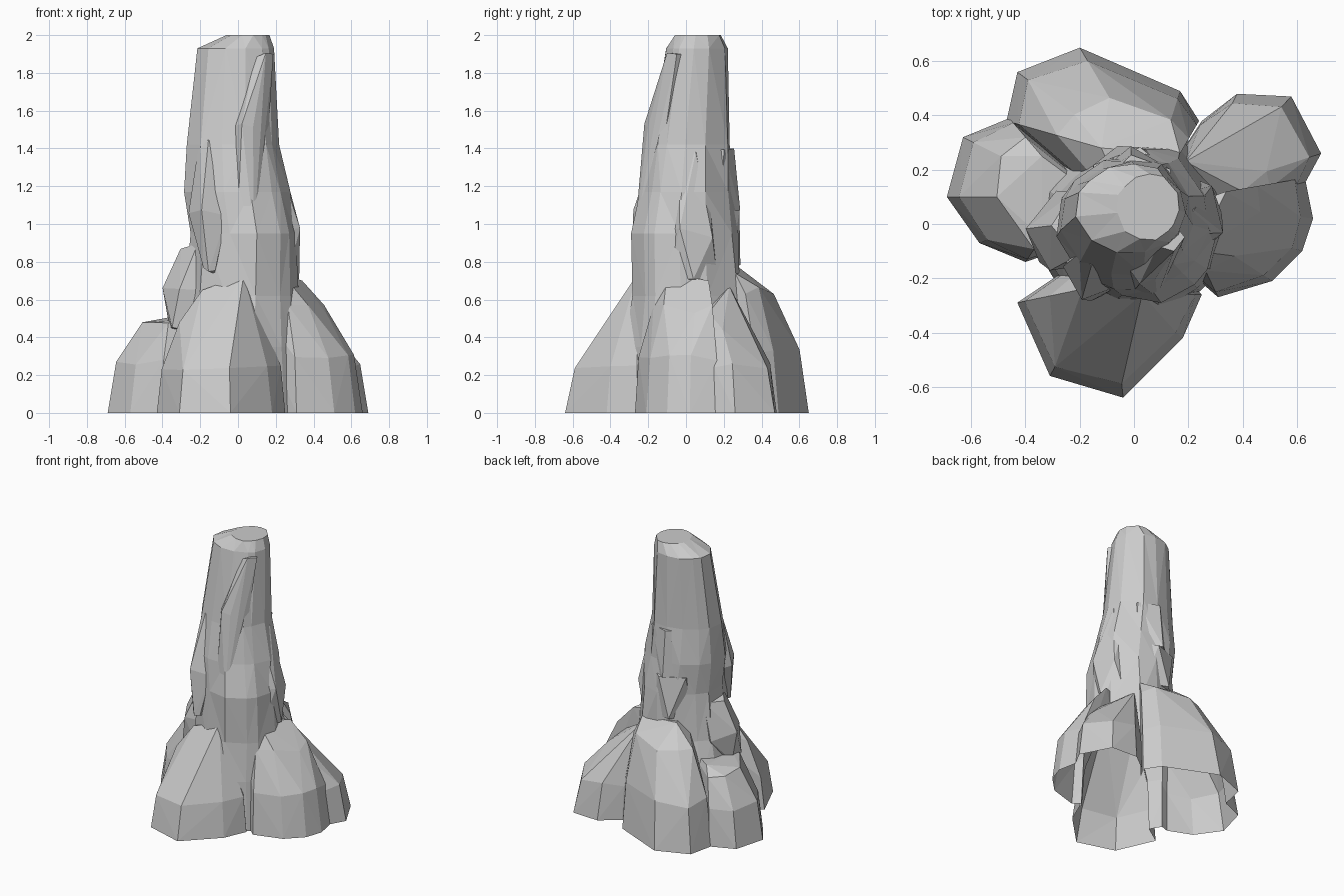
import bpy
import bmesh
import math
import random
from mathutils import Vector

random.seed(4)
default_cube = bpy.data.objects.get("Cube")
if default_cube:
    bpy.data.objects.remove(default_cube, do_unlink=True)

# One plain stone colour
stone = bpy.data.materials.new("grey_stone")
stone.use_nodes = True
stone_colour = (0.6, 0.6, 0.6, 1)
stone.diffuse_color = stone_colour
stone.node_tree.nodes["Principled BSDF"].inputs["Base Color"].default_value = stone_colour


def make_object(name, bm):
    bmesh.ops.recalc_face_normals(bm, faces=bm.faces[:])
    mesh = bpy.data.meshes.new(name)
    bm.to_mesh(mesh)
    bm.free()
    mesh.materials.append(stone)
    part = bpy.data.objects.new(name, mesh)
    bpy.context.scene.collection.objects.link(part)
    return part


def faceted_rock(name, points):
    """Convex rock wrapped around a handful of points."""
    bm = bmesh.new()
    for point in points:
        bm.verts.new(point)
    result = bmesh.ops.convex_hull(bm, input=bm.verts[:])
    loose = [v for v in result["geom_interior"] if isinstance(v, bmesh.types.BMVert)]
    bmesh.ops.delete(bm, geom=loose, context="VERTS")
    return make_object(name, bm)


def lobe(name, outline, crest_start, crest_end, wall, brow):
    """Foot rock: steep wall above its outline, sloping over a brow to a crest line."""
    start, end = Vector(crest_start), Vector(crest_end)
    points = [start, end, Vector((0, 0, min(start.z, end.z))), Vector((0, 0, -0.1))]
    for i, (x, y) in enumerate(outline):
        ground = Vector((x, y, 0))
        crest = start.lerp(end, i / (len(outline) - 1))
        inward = Vector((crest.x, crest.y, 0)) - ground
        points += [ground, ground - Vector((0, 0, 0.1))]
        for share, height in ((0.12, wall), (0.55, brow)):
            step = ground + inward * share * random.uniform(0.85, 1.1)
            step.z = height * random.uniform(0.94, 1.06)
            points.append(step)
    return faceted_rock(name, points)


def crag(name, *stations):
    """Ridge or ledge: uneven five-sided rings around each centre and radius."""
    points = []
    for x, y, z, radius in stations:
        turn = random.random()
        for i in range(5):
            angle = turn + math.tau * i / 5
            reach = radius * random.uniform(0.95, 1.15)
            points.append(Vector((x + reach * math.cos(angle), y + reach * math.sin(angle),
                                  z + random.uniform(-0.03, 0.03))))
    return faceted_rock(name, points)


def fluted_column(name, sections, sides):
    """Loft of irregular oval rings given as height, x range and y range."""
    bm = bmesh.new()
    flutes = [random.uniform(0.95, 1.06) for _ in range(sides)]
    turns = [random.uniform(-0.3, 0.3) for _ in range(sides)]
    rings = []
    for height, left, right, front, back in sections:
        centre = Vector(((left + right) / 2, (front + back) / 2, height))
        ring = []
        for i in range(sides):
            angle = math.tau * (i + turns[i]) / sides
            swell = flutes[i] * random.uniform(0.97, 1.04)
            offset = Vector((math.cos(angle) * (right - left) / 2,
                             math.sin(angle) * (back - front) / 2, 0))
            ring.append(bm.verts.new(centre + offset * swell))
        rings.append(ring)
    for lower, upper in zip(rings, rings[1:]):
        for i in range(sides):
            j = (i + 1) % sides
            bm.faces.new((lower[i], lower[j], upper[j], upper[i]))
    bm.faces.new(rings[0][::-1])
    bm.faces.new(rings[-1])
    bmesh.ops.triangulate(bm, faces=bm.faces[:])
    return make_object(name, bm)


# Tall shaft, flaring into a skirt that fills the gaps between the lobes
pillar = fluted_column("rock_pillar", [
    (-.1, -.37, .38, -.34, .38),
    (0.35, -.35, .36, -.33, .36),
    (0.62, -.28, .33, -.29, .3),
    (0.95, -.25, .32, -.29, .28),
    (1.17, -.27, .28, -.25, .26),
    (1.42, -.26, .23, -.2, .24),
    (1.93, -.21, .2, -.11, .23),
    (2, -.06, .17, -.06, .19),
], 13)

# Spreading foot lobes
front_lobe = lobe("front_lobe", [(-.43, -.29), (-.31, -.56), (-.04, -.64), (.18, -.42), (.25, -.26)],
                  (-.19, -.24, .65), (.03, -.26, .73), .24, .46)
right_lobe = lobe("right_lobe", [(.31, -.27), (.51, -.21), (.62, -.1), (.66, .02), (.63, .17)],
                  (.23, -.1, .74), (.34, .12, .7), .29, .56)
back_right_lobe = lobe("back_right_lobe", [(.25, .38), (.38, .48), (.58, .47), (.69, .26), (.63, .15)],
                       (.19, .23, .67), (.4, .12, .53), .25, .44)
back_lobe = lobe("back_lobe", [(-.47, .38), (-.43, .56), (-.2, .65), (.17, .49), (.24, .38)],
                 (-.12, .28, .77), (.17, .26, .74), .33, .64)
left_lobe = lobe("left_lobe", [(-.46, .39), (-.63, .32), (-.69, .1), (-.57, -.07), (-.4, -.14)],
                 (-.34, .25, .51), (-.34, -.05, .49), .27, .46)

# Knob, ridges and broken ledges on the shaft
left_knob = crag("left_knob", (-.27, -.06, .44, .1), (-.25, -.03, .64, .15), (-.18, 0, .88, .11))
front_ridge = crag("front_ridge", (.05, -.2, .95, .07), (.04, -.17, 1.54, .05), (.13, -.05, 1.88, .05))
front_left_ridge = crag("front_left_ridge", (-.15, -.25, .76, .03), (-.15, -.16, 1.05, .11),
                        (-.15, -.1, 1.45, .05))
right_shoulder = crag("right_shoulder", (.2, .02, .68, .13), (.19, .02, .95, .14), (.14, .03, 1.4, .08))
back_low_ledge = crag("back_low_ledge", (0, .14, .76, .14), (0, .14, 1.09, .15))
back_high_ledge = crag("back_high_ledge", (0, .13, 1.1, .14), (.02, .13, 1.38, .13))

# Fuse every rock into a single shell
bpy.context.view_layer.objects.active = pillar
for part in (front_lobe, right_lobe, back_right_lobe, back_lobe, left_lobe, left_knob, front_ridge,
             front_left_ridge, right_shoulder, back_low_ledge, back_high_ledge):
    union = pillar.modifiers.new("fuse_" + part.name, "BOOLEAN")
    union.operation = "UNION"
    union.solver = "EXACT"
    union.object = part
    bpy.ops.object.modifier_apply(modifier=union.name)
    bpy.data.objects.remove(part, do_unlink=True)

# Trim flat at the ground, leaving the underside open
bm = bmesh.new()
bm.from_mesh(pillar.data)
bmesh.ops.bisect_plane(bm, geom=bm.verts[:] + bm.edges[:] + bm.faces[:],
                       plane_co=(0, 0, 0), plane_no=(0, 0, 1), clear_inner=True)
bm.to_mesh(pillar.data)
bm.free()
